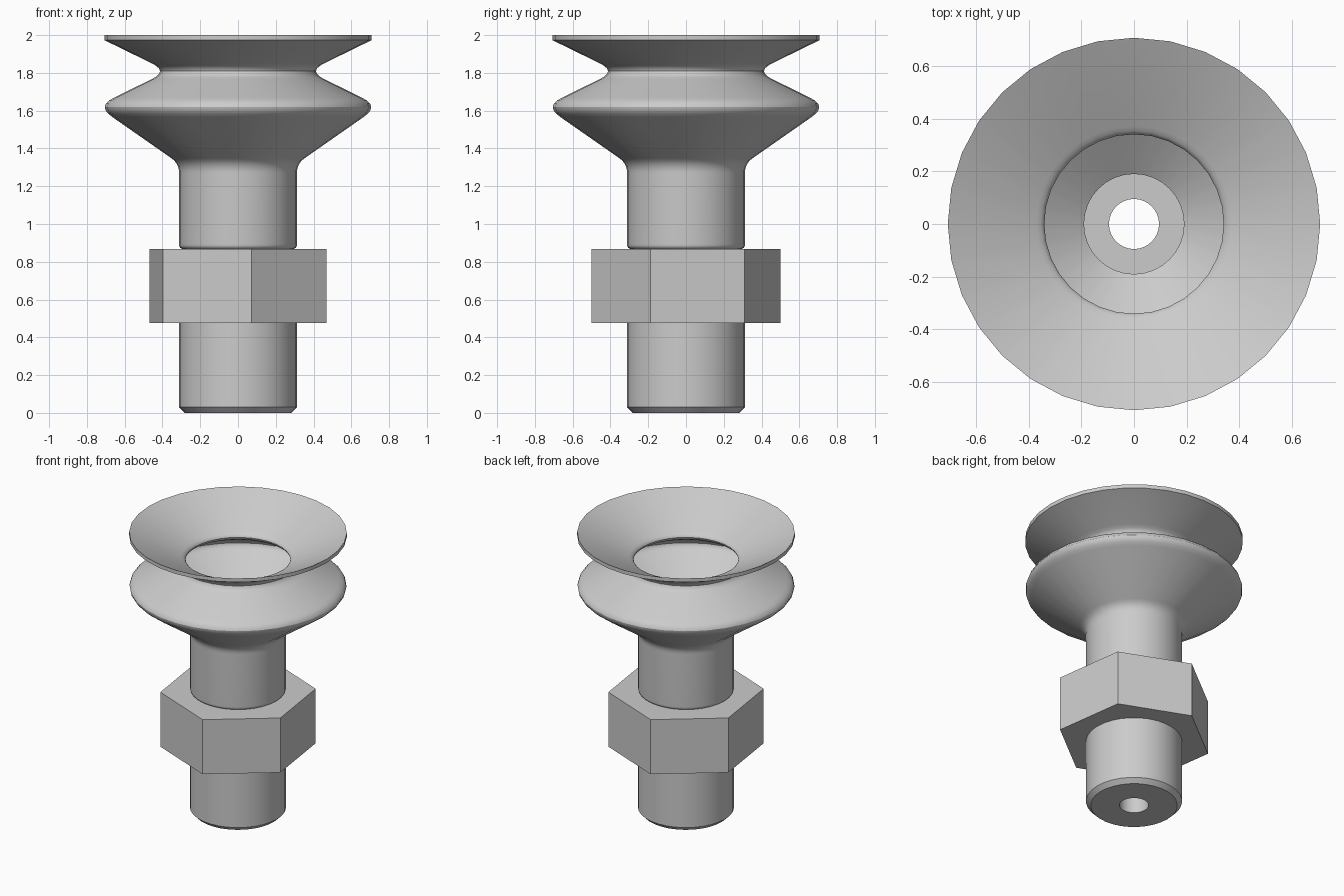
import bpy, bmesh
from math import cos, sin, tau, radians
from mathutils import Vector

cube = bpy.data.objects.get("Cube")
if cube:
    bpy.data.objects.remove(cube, do_unlink=True)

grey = bpy.data.materials.new("light grey")
grey.use_nodes = True
GREY = (0.6, 0.6, 0.6, 1)
grey.diffuse_color = GREY
grey.node_tree.nodes["Principled BSDF"].inputs["Base Color"].default_value = GREY


def rounded(corners, steps=6):
    """Closed profile of (radius, height, rounding length) corners."""
    pts = []
    for i, (r, z, t) in enumerate(corners):
        p = Vector((r, z))
        if not t:
            pts.append(p)
            continue
        a = Vector(corners[i - 1][:2])
        b = Vector(corners[(i + 1) % len(corners)][:2])
        a = p + (a - p).normalized() * t
        b = p + (b - p).normalized() * t
        for k in range(steps + 1):
            u = k / steps
            pts.append(a * (1 - u) ** 2 + p * 2 * u * (1 - u) + b * u * u)
    return pts


def lathe(name, corners, sides=32, turn=0, smooth=True):
    """Revolve a closed profile around z."""
    profile = rounded(corners)
    bm = bmesh.new()
    rings = []
    for s in range(sides):
        a = tau * s / sides + radians(turn)
        rings.append([bm.verts.new((p.x * cos(a), p.x * sin(a), p.y)) for p in profile])
    n = len(profile)
    for s in range(sides):
        r0, r1 = rings[s], rings[(s + 1) % sides]
        for k in range(n):
            m = (k + 1) % n
            bm.faces.new((r0[k], r1[k], r1[m], r0[m]))
    bmesh.ops.recalc_face_normals(bm, faces=bm.faces)
    mesh = bpy.data.meshes.new(name)
    bm.to_mesh(mesh)
    bm.free()
    mesh.materials.append(grey)
    obj = bpy.data.objects.new(name, mesh)
    bpy.context.collection.objects.link(obj)
    if smooth:
        bpy.ops.object.select_all(action='DESELECT')
        obj.select_set(True)
        bpy.context.view_layer.objects.active = obj
        bpy.ops.object.shade_smooth_by_angle(angle=radians(30))
    return obj


# Bellows cup with its sleeve: outside from bottom to lip, then back down inside
lathe("bellows_cup", [
    (0.19, 0.868, 0), (0.312, 0.868, 0.025), (0.312, 1.32, 0.05),
    (0.748, 1.624, 0.1), (0.371, 1.809, 0.093), (0.707, 1.973, 0),
    (0.707, 2.0, 0), (0.31, 1.806, 0.068), (0.66, 1.635, 0.07),
    (0.19, 1.31, 0),
])

# Fitting: chamfered shank and inner stem around a through bore
lathe("fitting_shank", [
    (0.095, 0, 0), (0.282, 0, 0), (0.312, 0.03, 0), (0.312, 0.8, 0),
    (0.2, 0.8, 0), (0.2, 1.28, 0), (0.095, 1.28, 0),
])

# Hexagonal wrench collar
lathe("hex_collar", [
    (0.25, 0.477, 0), (0.505, 0.477, 0), (0.505, 0.868, 0), (0.25, 0.868, 0),
], sides=6, turn=38, smooth=False)
